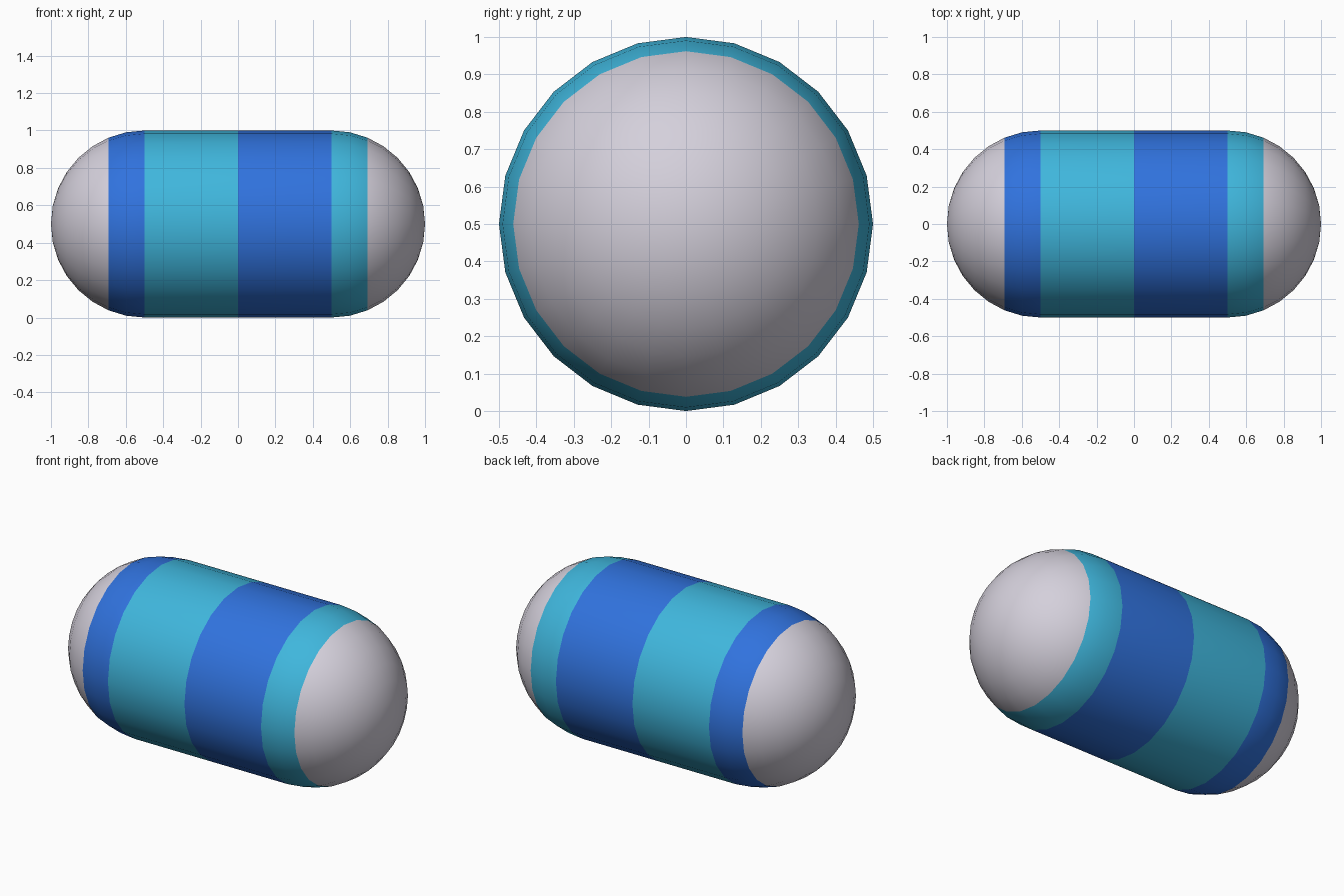
import bpy, bmesh
from math import sin, cos, pi, radians

SIDES, RINGS, R, HALF = 24, 8, 0.5, 0.5

cube = bpy.data.objects.get("Cube")
if cube:
    bpy.data.objects.remove(cube, do_unlink=True)


def material(name, rgb):
    mat = bpy.data.materials.new(name)
    mat.use_nodes = True
    mat.diffuse_color = (*rgb, 1)
    mat.node_tree.nodes["Principled BSDF"].inputs["Base Color"].default_value = (*rgb, 1)
    return mat


# Profile (x, radius) of one rounded end, mirrored about the middle seam
end = [(HALF + R * sin(a), R * cos(a))
       for a in (i * pi / 2 / RINGS for i in range(RINGS))]
profile = [(-x, r) for x, r in reversed(end)] + [(0, R)] + end

# Capsule body: rings joined by quads, closed by a fan at each tip
bm = bmesh.new()
rings = [[bm.verts.new((x, r * sin(2 * pi * k / SIDES), R + r * cos(2 * pi * k / SIDES)))
          for k in range(SIDES)] for x, r in profile]
tips = [bm.verts.new((s * (HALF + R), 0, R)) for s in (-1, 1)]
for k in range(SIDES):
    n = (k + 1) % SIDES
    for a, b in zip(rings, rings[1:]):
        bm.faces.new((a[k], a[n], b[n], b[k]))
    bm.faces.new((tips[0], rings[0][n], rings[0][k]))
    bm.faces.new((tips[1], rings[-1][k], rings[-1][n]))
bmesh.ops.recalc_face_normals(bm, faces=bm.faces)

# Colour bands by position along the length
GREY, BLUE, CYAN = range(3)
band_edge = HALF + R * sin(pi / 8)
for f in bm.faces:
    x = f.calc_center_median().x
    if abs(x) > band_edge:
        f.material_index = GREY
    elif x < -HALF or 0 < x < HALF:
        f.material_index = BLUE
    else:
        f.material_index = CYAN

mesh = bpy.data.meshes.new("capsule")
bm.to_mesh(mesh)
bm.free()
for name, rgb in (("pale grey", (0.66, 0.63, 0.71)),
                  ("royal blue", (0.03, 0.17, 0.73)),
                  ("sky cyan", (0.05, 0.47, 0.72))):
    mesh.materials.append(material(name, rgb))

capsule = bpy.data.objects.new("capsule", mesh)
bpy.context.collection.objects.link(capsule)
bpy.context.view_layer.objects.active = capsule
capsule.select_set(True)
bpy.ops.object.shade_smooth_by_angle(angle=radians(40))
